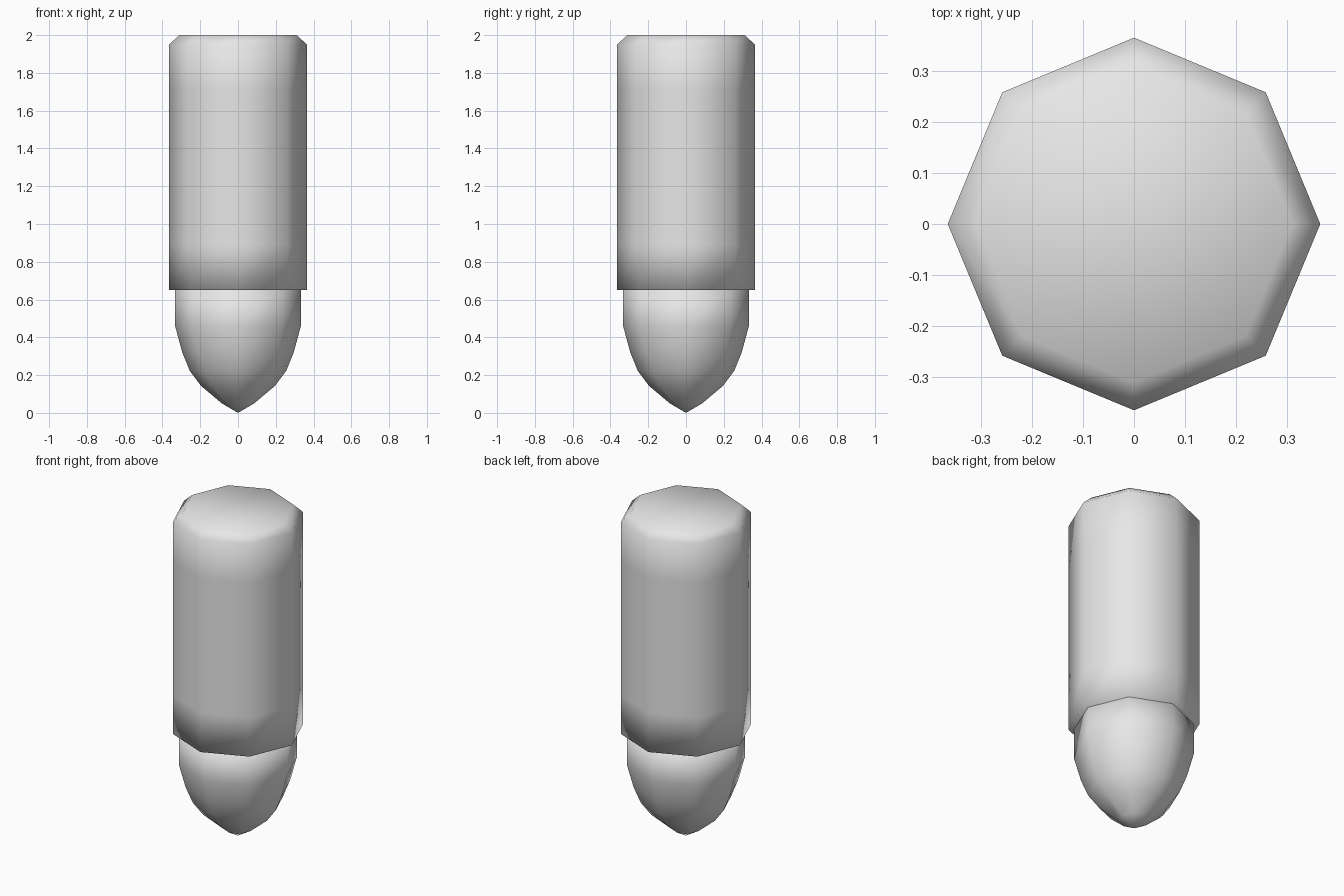
import bpy, bmesh, math

cube = bpy.data.objects.get("Cube")
if cube:
    bpy.data.objects.remove(cube, do_unlink=True)

SIDES = 8

grey = bpy.data.materials.new("light_grey")
grey.use_nodes = True
colour = (0.8, 0.8, 0.8, 1.0)
grey.diffuse_color = colour
grey.node_tree.nodes["Principled BSDF"].inputs["Base Color"].default_value = colour


def lathe(name, profile):
    """Closed eight-sided solid from (radius, z) points, listed bottom to top."""
    bm = bmesh.new()
    rings = []
    for r, z in profile:
        if r == 0:
            rings.append([bm.verts.new((0, 0, z))] * SIDES)
        else:
            rings.append([bm.verts.new((r * math.cos(2 * math.pi * i / SIDES),
                                        r * math.sin(2 * math.pi * i / SIDES), z))
                          for i in range(SIDES)])
    for low, high in zip(rings, rings[1:]):
        for i in range(SIDES):
            j = (i + 1) % SIDES
            corners = [low[i], low[j], high[j], high[i]]
            bm.faces.new(list(dict.fromkeys(corners)))
    # Flat end caps, except where the profile closes to a point
    if profile[0][0] > 0:
        bm.faces.new(rings[0][::-1])
    if profile[-1][0] > 0:
        bm.faces.new(rings[-1])
    bmesh.ops.recalc_face_normals(bm, faces=bm.faces)
    for f in bm.faces:
        f.smooth = True
    mesh = bpy.data.meshes.new(name)
    bm.to_mesh(mesh)
    bm.free()
    mesh.materials.append(grey)
    obj = bpy.data.objects.new(name, mesh)
    bpy.context.collection.objects.link(obj)
    return obj


# Straight casing with a chamfered top edge
lathe("casing", [(0.365, 0.65), (0.365, 0.89), (0.365, 1.71),
                 (0.365, 1.95), (0.31, 2.0)])

# Rounded nose pointing down, its top hidden inside the casing
lathe("nose", [(0, 0), (0.085, 0.05), (0.196, 0.143), (0.255, 0.222),
               (0.295, 0.32), (0.333, 0.46), (0.333, 0.67)])
